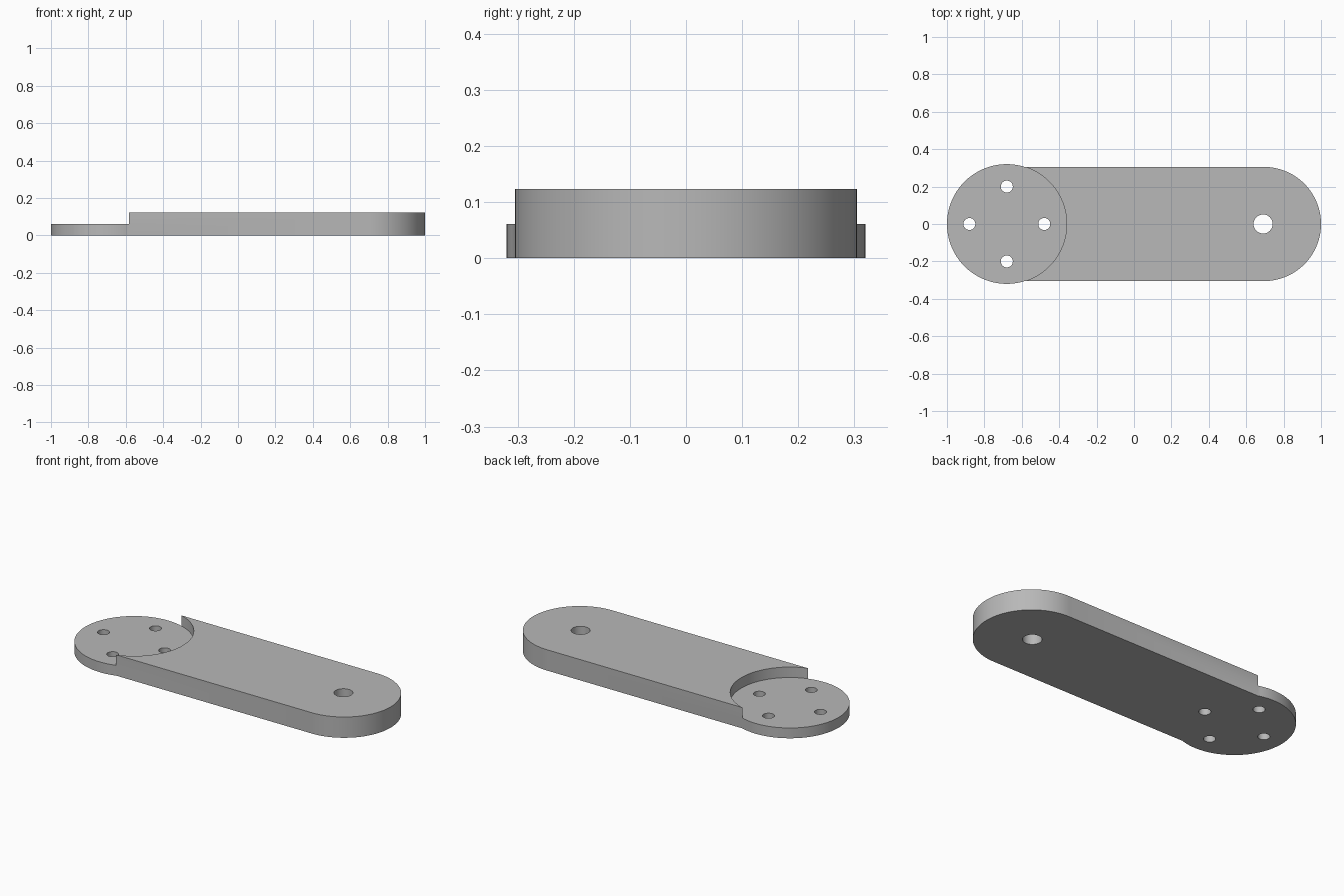
import bpy, bmesh, math
from mathutils import Matrix, Vector

cube = bpy.data.objects.get("Cube")
if cube:
    bpy.data.objects.remove(cube, do_unlink=True)

DISC_X, DISC_R, DISC_H = -0.68, 0.32, 0.061
NOSE_X, BAR_R, BAR_H = 0.695, 0.305, 0.123
SEGS = 64


def arc(cx, r, start, end):
    return [(cx + r * math.cos(start + (end - start) * i / SEGS),
             r * math.sin(start + (end - start) * i / SEGS)) for i in range(SEGS + 1)]


def link(name, bm):
    mesh = bpy.data.meshes.new(name)
    bm.to_mesh(mesh)
    bm.free()
    obj = bpy.data.objects.new(name, mesh)
    bpy.context.collection.objects.link(obj)
    return obj


# Outline arcs: free rim of the disc, concave step in the bar, rounded bar end
meet = math.asin(BAR_R / DISC_R)
rim = arc(DISC_X, DISC_R, meet, 2 * math.pi - meet)
step = arc(DISC_X, DISC_R, -meet, meet)
nose = arc(NOSE_X, BAR_R, -math.pi / 2, math.pi / 2)

bm = bmesh.new()


def ring(points, z):
    return [bm.verts.new((x, y, z)) for x, y in points]


def wall(low, high):
    for i in range(len(low) - 1):
        bm.faces.new((low[i], low[i + 1], high[i + 1], high[i]))


rim_low, rim_high = ring(rim, 0), ring(rim, DISC_H)
step_low = [rim_high[-1]] + ring(step[1:-1], DISC_H) + [rim_high[0]]
step_high = ring(step, BAR_H)
nose_low, nose_high = ring(nose, 0), ring(nose, BAR_H)

# Curved walls
wall(rim_low, rim_high)
wall(step_low, step_high)
wall(nose_low, nose_high)
# Underside, disc top and bar top
bm.faces.new(rim_low + nose_low)
bm.faces.new(rim_high + step_low[1:-1])
bm.faces.new(nose_high + step_high[::-1])
# Straight bar sides
for j, k in ((-1, 0), (0, -1)):
    bm.faces.new((rim_low[j], nose_low[k], nose_high[k], step_high[k], rim_high[j]))
bmesh.ops.recalc_face_normals(bm, faces=bm.faces)
arm = link("arm_plate", bm)

# Hole cutters: four around the disc and one pivot hole
holes = [(NOSE_X - 0.005, 0, 0.051)]
for i in range(4):
    a = i * math.pi / 2
    holes.append((DISC_X + 0.2 * math.cos(a), 0.2 * math.sin(a), 0.032))
bm = bmesh.new()
for x, y, r in holes:
    bmesh.ops.create_cone(bm, cap_ends=True, segments=48, radius1=r, radius2=r, depth=0.5,
                          matrix=Matrix.Translation(Vector((x, y, 0.05))))
cutter = link("hole_cutter", bm)
cutter.hide_render = True

bpy.ops.object.select_all(action='DESELECT')
bpy.context.view_layer.objects.active = arm
arm.select_set(True)
cut = arm.modifiers.new("holes", 'BOOLEAN')
cut.operation = 'DIFFERENCE'
cut.solver = 'EXACT'
cut.object = cutter
bpy.ops.object.modifier_apply(modifier=cut.name)
bpy.data.objects.remove(cutter, do_unlink=True)
bpy.ops.object.shade_smooth_by_angle(angle=math.radians(30))

# Plain grey finish
grey = bpy.data.materials.new("grey")
grey.use_nodes = True
colour = (0.48, 0.48, 0.48, 1)
grey.diffuse_color = colour
grey.node_tree.nodes["Principled BSDF"].inputs["Base Color"].default_value = colour
arm.data.materials.clear()
arm.data.materials.append(grey)
